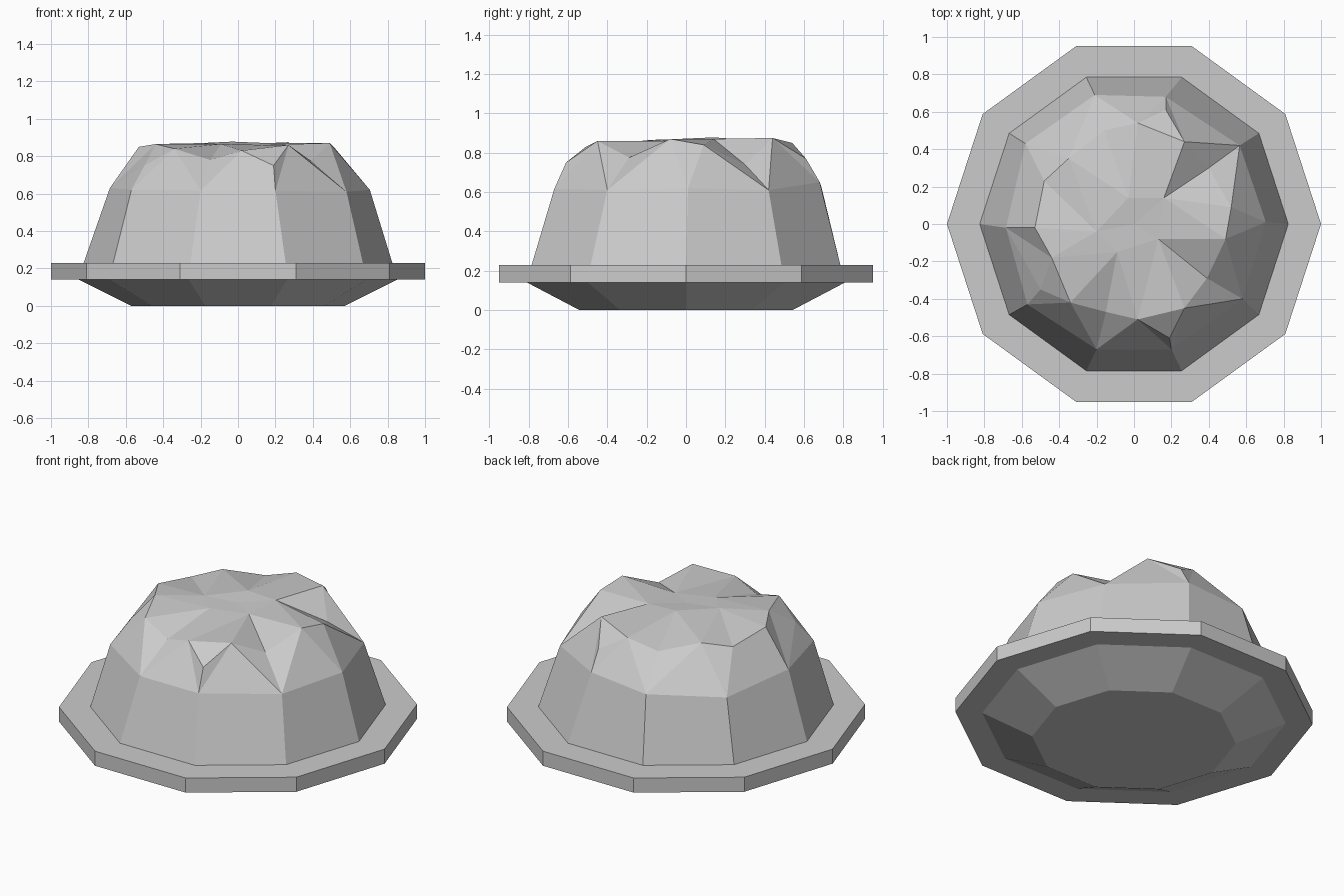
import bpy
from math import cos, sin, pi
from mathutils import Vector
from mathutils.geometry import delaunay_2d_cdt

if "Cube" in bpy.data.objects:
    bpy.data.objects.remove(bpy.data.objects["Cube"])

N = 10


def ring(r, z):
    return [(r * cos(2 * pi * i / N), r * sin(2 * pi * i / N), z) for i in range(N)]


def bridge(a, b):
    """Quads between two N-point rings starting at vertex indices a and b."""
    return [(a + i, a + (i + 1) % N, b + (i + 1) % N, b + i) for i in range(N)]


def make_object(name, verts, faces):
    mesh = bpy.data.meshes.new(name)
    mesh.from_pydata(verts, [], faces)
    mesh.update()
    obj = bpy.data.objects.new(name, mesh)
    bpy.context.collection.objects.link(obj)
    return obj


# Shallow dish: base, sloping underside, thick flat rim
profile = [(0.57, 0), (0.85, 0.14), (1.0, 0.14), (1.0, 0.23), (0.825, 0.23)]
verts, faces = [], [tuple(reversed(range(N)))]
for k, (r, z) in enumerate(profile):
    verts += ring(r, z)
    if k:
        faces += bridge((k - 1) * N, k * N)
make_object("dish", verts, faces)

# Lumpy mound: steep decagonal side, then an uneven top
shoulder = [(.705, .01, .62), (.565, .42, .61), (.17, .68, .65), (-.21, .69, .62),
            (-.58, .43, .60), (-.685, -.02, .63), (-.57, -.43, .62),
            (-.20, -.67, .615), (.20, -.67, .615), (.58, -.40, .61)]
lumps = [(.39, -.29, .775), (.49, -.08, .87), (.52, .09, .84), (.40, .30, .74),
         (.27, .44, .875), (.17, .61, .77), (.02, .54, .85), (-.16, .50, .80),
         (-.35, .35, .845), (-.48, .23, .81), (-.53, -.02, .85), (-.44, -.18, .865),
         (-.50, -.35, .75), (-.34, -.42, .84), (-.15, -.47, .78), (.02, -.51, .83),
         (.27, -.45, .86), (.19, -.61, .75), (.13, -.08, .86), (-.09, -.15, .865),
         (-.20, -.04, .87), (0, 0, .865), (.16, .14, .87), (-.03, .14, .878)]
top = shoulder + lumps
# Creases seen between the lumps (indices into top)
creases = [(28, 11), (30, 20), (25, 26), (26, 9), (32, 13), (13, 1),
           (32, 14), (14, 1), (29, 24), (24, 7), (28, 10)]
_, _, tris, _, _, _ = delaunay_2d_cdt([Vector(p[:2]) for p in top], creases,
                                      [list(range(N))], 1, 1e-5)
verts = ring(0.825, 0.23) + top
faces = bridge(0, N) + [tuple(i + N for i in t) for t in tris]
make_object("mound", verts, faces)
